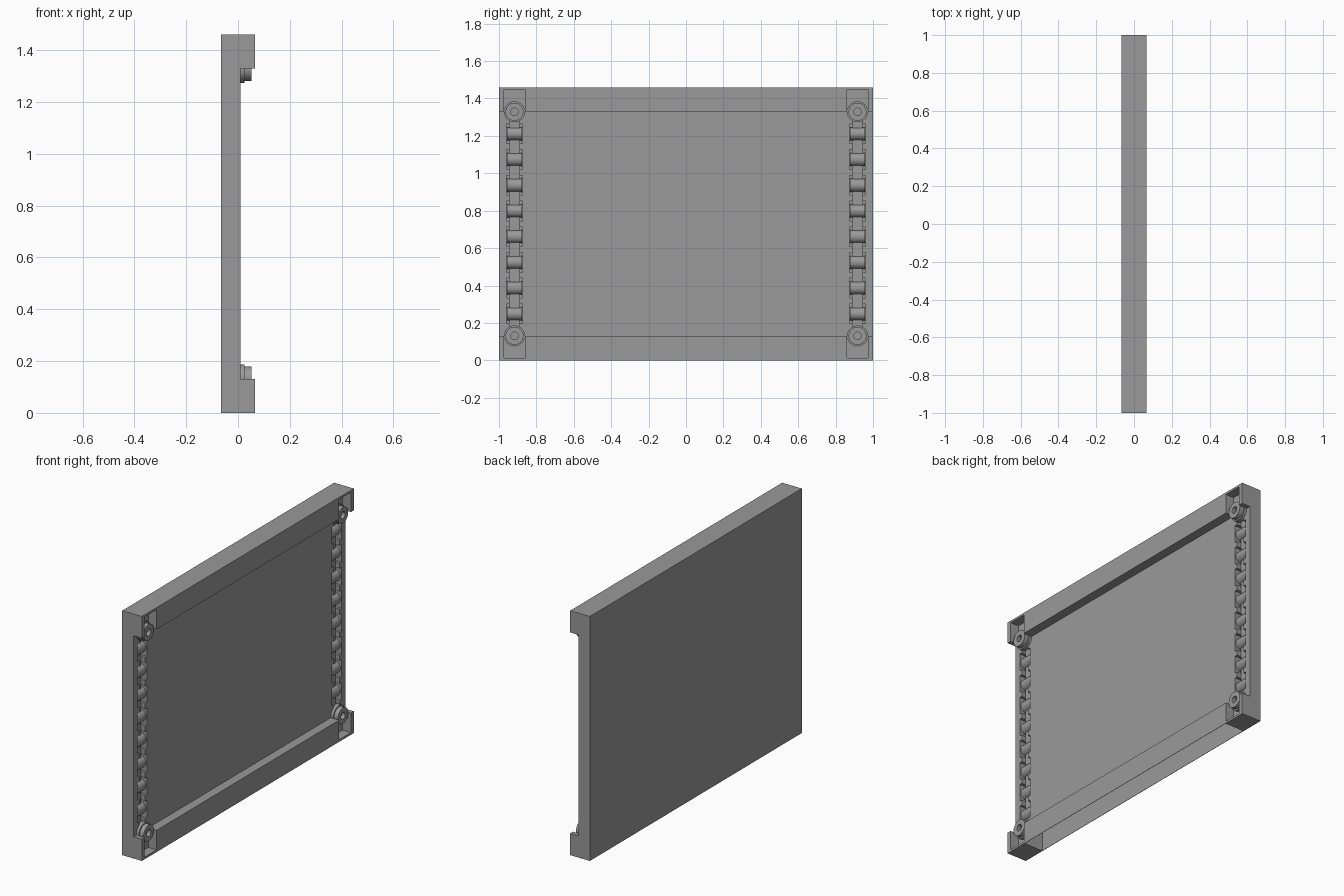
import bpy, bmesh, math

if "Cube" in bpy.data.objects:
    bpy.data.objects.remove(bpy.data.objects["Cube"])

H = 1.46            # panel height
X0, XS, X1 = -0.065, 0.01, 0.065   # back, slab surface, rail surface
TRACK_Y = 0.917
ROLLER_Z = [H / 2 + (i - 3.5) * 0.1375 for i in range(8)]

# Dark grey for every part
grey = bpy.data.materials.new("dark_grey")
grey.diffuse_color = (0.32, 0.32, 0.32, 1)
grey.use_nodes = True
grey.node_tree.nodes["Principled BSDF"].inputs["Base Color"].default_value = grey.diffuse_color


def finish(name, bm, smooth=False):
    bmesh.ops.recalc_face_normals(bm, faces=bm.faces)
    me = bpy.data.meshes.new(name)
    bm.to_mesh(me)
    bm.free()
    me.materials.append(grey)
    ob = bpy.data.objects.new(name, me)
    bpy.context.collection.objects.link(ob)
    if smooth:
        bpy.ops.object.select_all(action='DESELECT')
        ob.select_set(True)
        bpy.context.view_layer.objects.active = ob
        bpy.ops.object.shade_smooth_by_angle(angle=math.radians(35))
    return ob


def prism(name, outline, xa, xb):
    """Extrude a (y, z) outline along x."""
    bm = bmesh.new()
    face = bm.faces.new([bm.verts.new((xa, y, z)) for y, z in outline])
    ext = bmesh.ops.extrude_face_region(bm, geom=[face])
    vs = [g for g in ext['geom'] if isinstance(g, bmesh.types.BMVert)]
    bmesh.ops.translate(bm, verts=vs, vec=(xb - xa, 0, 0))
    return finish(name, bm)


def rect(y0, y1, z0, z1):
    return [(y0, z0), (y1, z0), (y1, z1), (y0, z1)]


def cut(target, cutter):
    cutter.hide_render = True
    cutter.hide_viewport = True
    mod = target.modifiers.new(cutter.name, 'BOOLEAN')
    mod.operation = 'DIFFERENCE'
    mod.solver = 'EXACT'
    mod.object = cutter


def lathe(name, profile, axis, loc, n=32):
    """Revolve (offset along axis, radius) points around x or y, capping the ends."""
    bm = bmesh.new()
    rings = []
    for d, r in profile:
        ring = []
        for k in range(n):
            a = 2 * math.pi * k / n
            u, w = r * math.cos(a), r * math.sin(a)
            p = (d, u, w) if axis == 'x' else (u, d, w)
            ring.append(bm.verts.new([p[i] + loc[i] for i in range(3)]))
        rings.append(ring)
    for a, b in zip(rings, rings[1:]):
        for k in range(n):
            j = (k + 1) % n
            bm.faces.new((a[k], a[j], b[j], b[k]))
    bm.faces.new(rings[0])
    bm.faces.new(rings[-1])
    return finish(name, bm, True)


# Thin main slab
slab = prism("main_slab", rect(-1, 1, 0, H), X0, XS)

# Thick end rails with open corner pockets
half = [(1, 0), (1, .13), (.973, .13), (.973, .013), (.861, .013), (.861, .13)]
rail = half + [(-y, z) for y, z in reversed(half)]
bottom_rail = prism("bottom_rail", rail, XS, X1)
prism("top_rail", [(y, H - z) for y, z in rail], XS, X1)

# Hollow inside, open at the underside between the corners
cut(slab, prism("slab_cavity_cutter", rect(-.857, .857, -.05, H - .01), X0 + .002, XS - .002))
rail_cavity = prism("rail_cavity_cutter", rect(-.857, .857, -.06, .127), XS - .02, X1 - .002)
cut(slab, rail_cavity)
cut(bottom_rail, rail_cavity)

for s, side in ((-1, "front"), (1, "back")):
    cy = s * TRACK_Y
    # Toothed channel outline: wide at each roller, narrow between
    edge = [(0.027, 0.16)]
    for z in ROLLER_Z:
        edge += [(0.027, z - .053), (0.044, z - .053), (0.044, z + .053), (0.027, z + .053)]
    edge.append((0.027, H - 0.16))
    outline = [(cy + w, z) for w, z in edge] + [(cy - w, z) for w, z in reversed(edge)]
    cut(slab, prism(side + "_channel_cutter", outline, -0.045, 0.03))

    # Link strip in the channel and the rollers across it
    prism(side + "_link_strip", rect(cy - .026, cy + .026, .165, H - .165), -0.047, -0.016)
    for i, z in enumerate(ROLLER_Z):
        lathe(f"{side}_roller_{i + 1}", [(-.041, .035), (.041, .035)], 'y', (-0.029, cy, z), 24)

    # Stepped pulleys with a centre bore at the channel ends
    for z, end in ((0.131, "bottom"), (H - 0.131, "top")):
        lathe(f"{side}_{end}_pulley",
              [(0.0, .056), (.026, .056), (.026, .048), (.052, .048), (.052, .02), (.03, .02)],
              'x', (0, cy, z))
